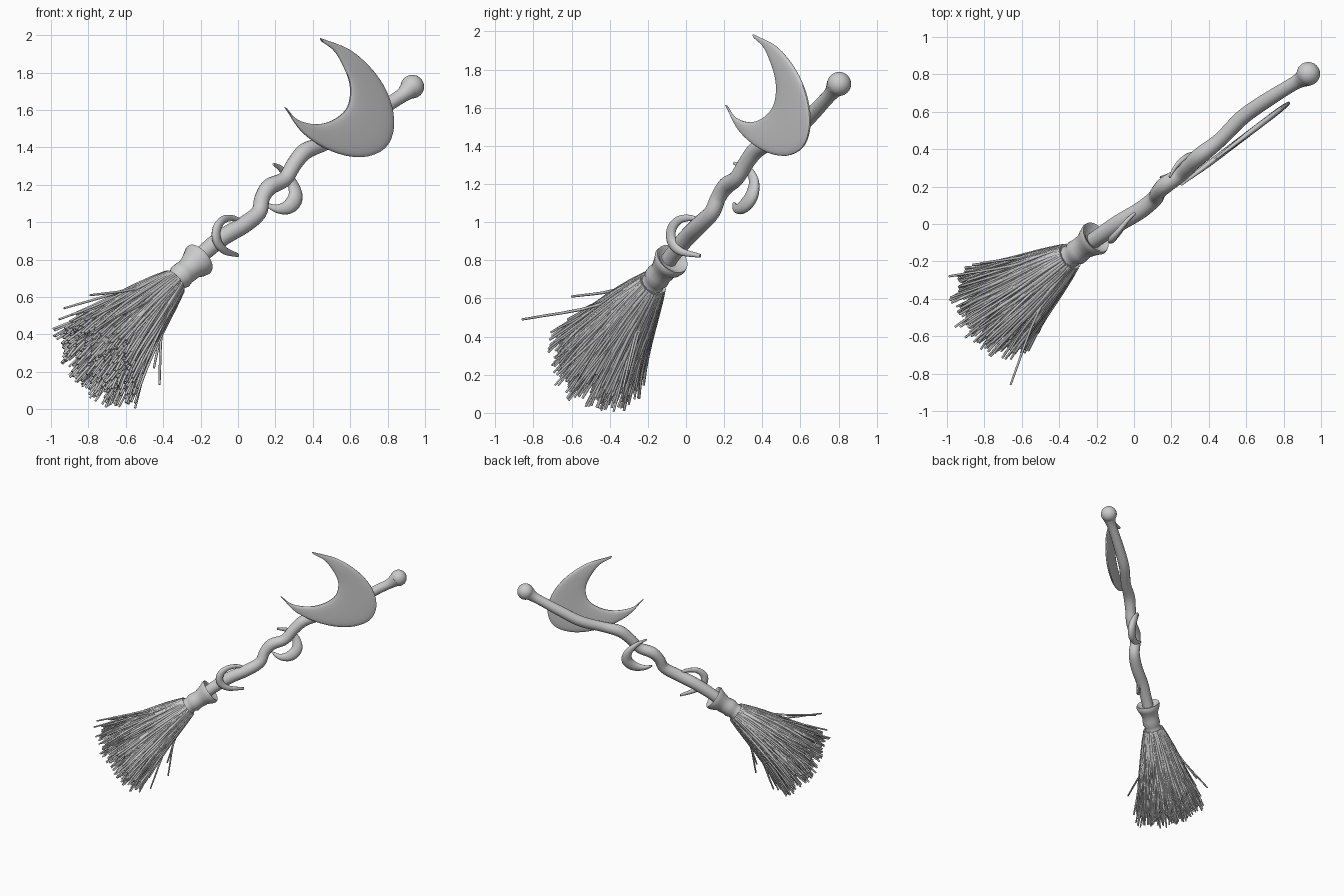
import bpy, bmesh, math, random
from mathutils import Vector

if "Cube" in bpy.data.objects:
    bpy.data.objects.remove(bpy.data.objects["Cube"])

random.seed(7)


def loft(bm, sections, sides, p=1.0):
    """Skin closed rings; each section is (centre, half axis a, half axis b)."""
    rings = []
    for c, a, b in sections:
        ring = []
        for k in range(sides):
            t = 2 * math.pi * (k + 0.5) / sides
            x, y = math.cos(t), math.sin(t)
            x = math.copysign(abs(x) ** p, x)
            y = math.copysign(abs(y) ** p, y)
            ring.append(bm.verts.new(c + a * x + b * y))
        rings.append(ring)
    for r0, r1 in zip(rings, rings[1:]):
        for k in range(sides):
            j = (k + 1) % sides
            bm.faces.new((r0[k], r0[j], r1[j], r1[k]))
    bm.faces.new(rings[0][::-1])
    bm.faces.new(rings[-1])


def smooth(pts, n):
    """Catmull-Rom through tuples of any length."""
    P = [Vector(p) for p in pts]
    P = [P[0] * 2 - P[1]] + P + [P[-1] * 2 - P[-2]]
    out = []
    for i in range(1, len(P) - 2):
        a, b, c, d = P[i - 1:i + 3]
        for k in range(n):
            t = k / n
            out.append((b * 2 + (c - a) * t + (a * 2 - b * 5 + c * 4 - d) * t * t
                        + (b * 3 - a - c * 3 + d) * t ** 3) * 0.5)
    return out + [P[-2]]


def sweep(bm, pts, n, sides, flat=1.0):
    """Tube along (x, y, z, radius) points, flattened along direction n."""
    C = [Vector(p[:3]) for p in pts]
    secs = []
    for i, c in enumerate(C):
        t = (C[min(i + 1, len(C) - 1)] - C[max(i - 1, 0)]).normalized()
        a = t.cross(n).normalized()
        r = pts[i][3]
        secs.append((c, a * r, a.cross(t) * r * flat))
    loft(bm, secs, sides)


def finish(bm, name, angle=50):
    bmesh.ops.recalc_face_normals(bm, faces=bm.faces[:])
    me = bpy.data.meshes.new(name)
    bm.to_mesh(me)
    bm.free()
    ob = bpy.data.objects.new(name, me)
    bpy.context.collection.objects.link(ob)
    bpy.ops.object.select_all(action='DESELECT')
    ob.select_set(True)
    bpy.context.view_layer.objects.active = ob
    bpy.ops.object.shade_smooth_by_angle(angle=math.radians(angle))
    return ob


# Crooked wooden handle
handle = [(-.32, -.16, .70, .04), (-.19, -.07, .83, .044), (-.08, .005, .92, .046),
          (.03, .07, .985, .046), (.11, .135, 1.05, .043), (.13, .17, 1.13, .041),
          (.17, .21, 1.19, .045), (.25, .265, 1.23, .041), (.30, .315, 1.31, .042),
          (.36, .37, 1.38, .045), (.46, .45, 1.42, .039), (.58, .57, 1.48, .041),
          (.70, .655, 1.56, .040), (.82, .73, 1.64, .037), (.88, .765, 1.68, .040),
          (.92, .79, 1.715, .056)]
bm = bmesh.new()
sweep(bm, smooth(handle, 5), Vector((.6, -.8, .1)), 16)
finish(bm, "handle")

# Round knob on the handle end
bm = bmesh.new()
bmesh.ops.create_uvsphere(bm, u_segments=24, v_segments=16, radius=.063)
bmesh.ops.translate(bm, verts=bm.verts[:], vec=(.932, .803, 1.725))
finish(bm, "knob")

# Large flat crescent: outer and inner edges in (x, z), standing in a slanted plane
outer = [(.44, 1.985), (.60, 1.92), (.73, 1.80), (.81, 1.66), (.833, 1.51),
         (.785, 1.395), (.66, 1.347), (.50, 1.38), (.35, 1.475), (.25, 1.615)]
inner = [(.45, 1.965), (.52, 1.91), (.575, 1.81), (.60, 1.72), (.59, 1.63),
         (.55, 1.575), (.48, 1.535), (.40, 1.525), (.315, 1.55), (.262, 1.605)]


def on_plane(q):
    return Vector((q[0], .208 + (q[0] - .25) * .76, q[1]))


normal = Vector((.605, -.796, 0))
secs = []
for o, i in zip(smooth(outer, 4), smooth(inner, 4)):
    o, i = on_plane(o), on_plane(i)
    half = (o - i) / 2
    secs.append(((o + i) / 2, half, normal * min(.016, .006 + half.length * .12)))
bm = bmesh.new()
loft(bm, secs, 20, .7)
finish(bm, "large_crescent")

# Two small crescents hooked round the handle
upper = [(.19, .25, 1.31, .008), (.23, .315, 1.285, .018), (.285, .355, 1.22, .030),
         (.308, .345, 1.14, .042), (.275, .305, 1.085, .040), (.21, .265, 1.072, .024),
         (.14, .25, 1.10, .007)]
lower = [(.02, .07, 1.005, .010), (-.03, .025, 1.022, .016), (-.08, -.035, 1.012, .022),
         (-.113, -.075, .965, .028), (-.112, -.075, .90, .028), (-.07, -.03, .848, .021),
         (0, .075, .823, .010)]
for name, pts, n in (("upper_small_crescent", upper, (.6, -.8, .28)),
                     ("lower_small_crescent", lower, (.78, -.62, 0))):
    bm = bmesh.new()
    sweep(bm, smooth(pts, 6), Vector(n).normalized(), 12, .7)
    finish(bm, name)

# Brush frame: waist point, axis towards the bristle tips, two side directions
waist = Vector((-.33, -.165, .69))
axis = Vector((-.47, -.335, -.42)).normalized()
U = axis.cross(Vector((0, 0, 1))).normalized()
V = axis.cross(U)


def centre(d):
    """Brush centre line, sagging a little towards the tips."""
    return waist + axis * d + Vector((.03, .01, -.045)) * (max(d, 0) / .7) ** 2


def lathe(bm, profile, sides, wobble=0):
    secs = []
    for d, r in profile:
        c = centre(d) + (U * random.uniform(-1, 1) + V * random.uniform(-1, 1)) * wobble
        secs.append((c, U * r, V * r))
    loft(bm, secs, sides)


# Flared binding collar with a shallow hollow rim
bm = bmesh.new()
lathe(bm, [(.07, .070), (.04, .073), (.02, .062), (-.01, .060), (-.03, .069), (-.06, .066),
           (-.09, .065), (-.12, .070), (-.15, .083), (-.18, .094), (-.197, .090),
           (-.19, .074), (-.178, .06), (-.175, .03)], 24, .003)
finish(bm, "collar", 60)


def spread(d):
    """Brush radius at distance d below the waist."""
    return .058 + .20 * (max(d, 0) / .7) ** .85


# Solid bundle core under the strands
bm = bmesh.new()
lathe(bm, [(d, spread(d) * .93) for d in (0, .1, .2, .3, .4, .5, .56)] + [(.62, .16), (.65, .03)], 32)
finish(bm, "bristle_core")

# Bristles: many thin wavy strands, densest at the outside
bm = bmesh.new()
for k in range(560):
    rho = math.sqrt(random.random()) if k % 2 else random.uniform(.9, 1.03)
    ang = random.uniform(0, 2 * math.pi)
    length = .745 - .08 * rho * rho + random.uniform(-.08, .06)
    start = .02 if rho > .8 else .45
    drift = random.gauss(0, .14)
    flare = random.gauss(0, .08)
    wave = random.uniform(-.05, .05)
    thick = random.uniform(.007, .010)
    pts = []
    for i in range(8):
        t = i / 7
        d = start + (length - start) * t
        a = ang + drift * t + wave * math.sin(5 * t)
        r = spread(d) * rho * (1 + flare * t ** 3)
        c = centre(d) + (U * math.cos(a) + V * math.sin(a)) * r
        pts.append((*c, thick * (1 - .25 * t)))
    sweep(bm, pts, U + V * .3, 6)

# Stray strands that stick out of the bundle
for end in ((-.66, -.86, .49), (-.55, -.38, .006), (-.42, -.33, .13), (-.82, -.21, .42),
            (-.99, -.28, .43), (-.79, -.60, .61), (-.93, -.55, .54), (-.45, -.30, .22)):
    e = Vector(end)
    d = (e - waist).dot(axis)
    side = (e - waist - axis * d).normalized()
    mid = waist + axis * d * .5 + side * spread(d * .5)
    pts = [(*(waist + side * .05), .008), (*mid, .008), (*end, .006)]
    sweep(bm, smooth(pts, 4), U + V * .3, 6)
finish(bm, "bristles", 70)
